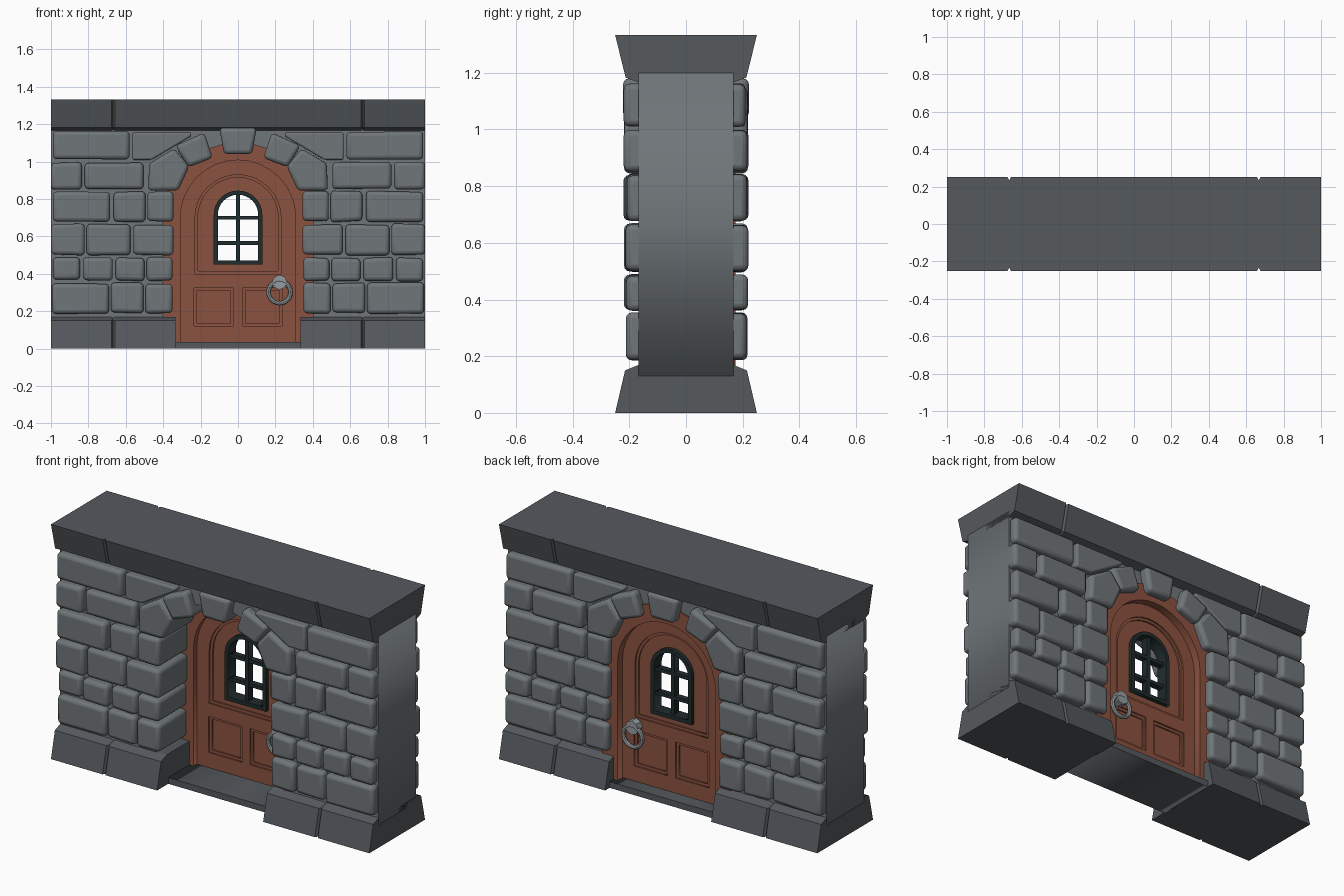
import bpy, bmesh, math, random

if "Cube" in bpy.data.objects:
    bpy.data.objects.remove(bpy.data.objects["Cube"])
random.seed(4)


def mat(name, rgb):
    m = bpy.data.materials.new(name)
    m.diffuse_color = (*rgb, 1)
    m.use_nodes = True
    m.node_tree.nodes["Principled BSDF"].inputs["Base Color"].default_value = m.diffuse_color
    return m


STONE = mat("stone", (0.16, 0.18, 0.19))
SLATE = mat("slate", (0.09, 0.10, 0.11))
WOOD = mat("wood", (0.26, 0.085, 0.05))
IRON = mat("dark_iron", (0.015, 0.025, 0.027))
STEEL = mat("steel", (0.3, 0.33, 0.35))


def mesh_obj(name, verts, faces, material):
    bm = bmesh.new()
    vs = [bm.verts.new(v) for v in verts]
    for f in faces:
        bm.faces.new([vs[i] for i in f])
    bmesh.ops.recalc_face_normals(bm, faces=bm.faces)
    me = bpy.data.meshes.new(name)
    bm.to_mesh(me)
    bm.free()
    me.materials.append(material)
    ob = bpy.data.objects.new(name, me)
    bpy.context.collection.objects.link(ob)
    return ob


def loft(name, rings, material):
    """Skin a list of equal closed rings and cap both ends."""
    n = len(rings[0])
    faces = [list(range(n)), [(len(rings) - 1) * n + i for i in range(n)]]
    for k in range(len(rings) - 1):
        for i in range(n):
            j = (i + 1) % n
            faces.append((k * n + i, k * n + j, (k + 1) * n + j, (k + 1) * n + i))
    return mesh_obj(name, [v for r in rings for v in r], faces, material)


def plate(name, loops, y0, y1, material):
    """Flat outline in x/z (later loops are holes) with depth y0..y1."""
    cu = bpy.data.curves.new(name, 'CURVE')
    cu.dimensions = '2D'
    cu.fill_mode = 'BOTH'
    cu.extrude = (y1 - y0) / 2
    for pts in loops:
        s = cu.splines.new('POLY')
        s.points.add(len(pts) - 1)
        for p, (x, z) in zip(s.points, pts):
            p.co = (x, z, 0, 1)
        s.use_cyclic_u = True
    cu.materials.append(material)
    ob = bpy.data.objects.new(name, cu)
    ob.location.y = (y0 + y1) / 2
    ob.rotation_euler.x = math.pi / 2
    bpy.context.collection.objects.link(ob)
    bpy.ops.object.select_all(action='DESELECT')
    bpy.context.view_layer.objects.active = ob
    ob.select_set(True)
    bpy.ops.object.convert(target='MESH')
    return bpy.context.object


def arch(r, z0, cz=0.70, n=16):
    top = [(r * math.cos(math.pi * i / n), cz + r * math.sin(math.pi * i / n)) for i in range(n + 1)]
    return [(r, z0)] + top + [(-r, z0)]


def rect(x0, x1, z0, z1):
    return [(x0, z0), (x1, z0), (x1, z1), (x0, z1)]


def smooth(ob):
    bpy.ops.object.select_all(action='DESELECT')
    bpy.context.view_layer.objects.active = ob
    ob.select_set(True)
    bpy.ops.object.shade_smooth_by_angle(angle=math.radians(40))


def stone(name, poly, inner, outer):
    ob = loft(name, [[(x, y, z) for x, z in poly] for y in (inner, outer)], STONE)
    b = ob.modifiers.new("rounding", 'BEVEL')
    b.width, b.segments, b.limit_method = 0.021, 3, 'ANGLE'
    smooth(ob)


# wall core with arched opening
plate("wall_core", [[(-1, .13), (-.4, .13)] + arch(.4, .13)[::-1][1:-1] +
                    [(.4, .13), (1, .13), (1, 1.2), (-1, 1.2)]], -.167, .167, STONE)


# plinths and coping, with V grooves between the blocks
def course(name, xs, half):
    def ring(x, d):
        return [(x, w - d, z) for w, z in half] + [(x, -w + d, z) for w, z in half[::-1]]
    rings = [ring(xs[0], 0)]
    for g in xs[1:-1]:
        rings += [ring(g - .009, 0), ring(g, .016), ring(g + .009, 0)]
    rings.append(ring(xs[-1], 0))
    loft(name, rings, SLATE)


base = [(.25, 0), (.215, .15), (.165, .17)]
course("left_plinth", [-1, -.667, -.333], base)
course("right_plinth", [.333, .667, 1], base)
course("coping", [-1, -.667, .667, 1], [(.165, 1.165), (.213, 1.183), (.25, 1.333)])
plate("door_sill", [rect(-.34, .34, 0, .035)], -.15, .21, SLATE)

# stone rows: z range, x ranges from the outer end to the opening (last of rows 1-4 is a quoin)
rows = [
    (.19, .35, [(.69, .995), (.57, .68), (.35, .56)]),
    (.365, .485, [(.845, .99), (.67, .83), (.5, .655), (.35, .488)]),
    (.50, .665, [(.82, 1.0), (.575, .81), (.345, .56)]),
    (.68, .84, [(.685, .99), (.495, .665), (.345, .485)]),
    (.855, .995, [(.835, 1.0), (.505, .82)]),
    (1.01, 1.16, [(.58, .99)]),
]
rows[0][2][1:] = [(.505, .68), (.35, .495)]
fan = [
    ("springer", [(.32, .845), (.26, .975), (.34, 1.07), (.475, .99), (.48, .845)]),
    ("voussoir", [(.265, .97), (.135, 1.02), (.18, 1.155), (.335, 1.085)]),
]
spandrel = [(.565, 1.01), (.46, 1.01), (.25, 1.135), (.25, 1.155), (.565, 1.155)]
for side, sy, deep in (("front", -1, .05), ("back", 1, .12)):
    for sx in (-1, 1):
        flip = lambda poly: [(sx * x, z) for x, z in poly]
        for k, (z0, z1, spans) in enumerate(rows):
            for i, (a, b) in enumerate(spans):
                quoin = k < 4 and i == len(spans) - 1
                inner = deep if quoin else sy * .14
                j = [random.uniform(-.005, .005) for _ in range(4)]
                poly = [(a, z0 + j[0]), (b, z0 + j[1]), (b, z1 + j[2]), (a, z1 + j[3])]
                stone(side + ("_quoin" if quoin else "_wall_stone"), flip(poly),
                      inner, sy * random.uniform(.206, .221))
        for name, poly in fan:
            stone(side + "_" + name, flip(poly), deep, sy * .219)
        stone(side + "_spandrel_stone", flip(spandrel), sy * .14, sy * .208)
    stone(side + "_keystone", [(-.075, 1.04), (.075, 1.04), (.1, 1.18), (-.1, 1.18)], deep, sy * .222)

# door frame and door leaf: stepped panels on both faces
plate("door_frame", [arch(.405, .03), arch(.308, .02)], .04, .175, WOOD)
window = arch(.125, .455, .715)
plate("door_panel", [arch(.312, .03), window], .088, .112, WOOD)
for name, d, half in (("door_moulding", .015, .021), ("door_rails", 0, .03)):
    holes = [arch(.23 - d, .4 + d)]
    for a, b in ((-.235, -.025), (.025, .235)):
        holes.append(rect(a + d, b - d, .12 + d, .325 - d))
    plate(name, [arch(.312, .03)] + holes, .1 - half, .1 + half, WOOD)

# window frame and glazing bars
plate("window_frame", [arch(.13, .45, .715), arch(.108, .472, .715)], .065, .135, IRON)
plate("window_upright", [rect(-.011, .011, .46, .835)], .08, .12, IRON)
for z in (.565, .70):
    plate("window_crossbar", [rect(-.115, .115, z - .01, z + .01)], .082, .118, IRON)

# ring handles on both faces
for side, y, s in (("front", .07, -1), ("back", .13, 1)):
    bpy.ops.mesh.primitive_cylinder_add(vertices=8, radius=.04, depth=.045,
        location=(.222, y + s * .018, .355), rotation=(math.pi / 2, 0, 0))
    bpy.context.object.name = side + "_handle_boss"
    bpy.context.object.data.materials.append(STEEL)
    bpy.ops.mesh.primitive_torus_add(major_radius=.059, minor_radius=.012, major_segments=24,
        minor_segments=8, location=(.222, y + s * .03, .302), rotation=(math.pi / 2, 0, 0))
    ring = bpy.context.object
    ring.name = side + "_handle_ring"
    ring.data.materials.append(STEEL)
    smooth(ring)
